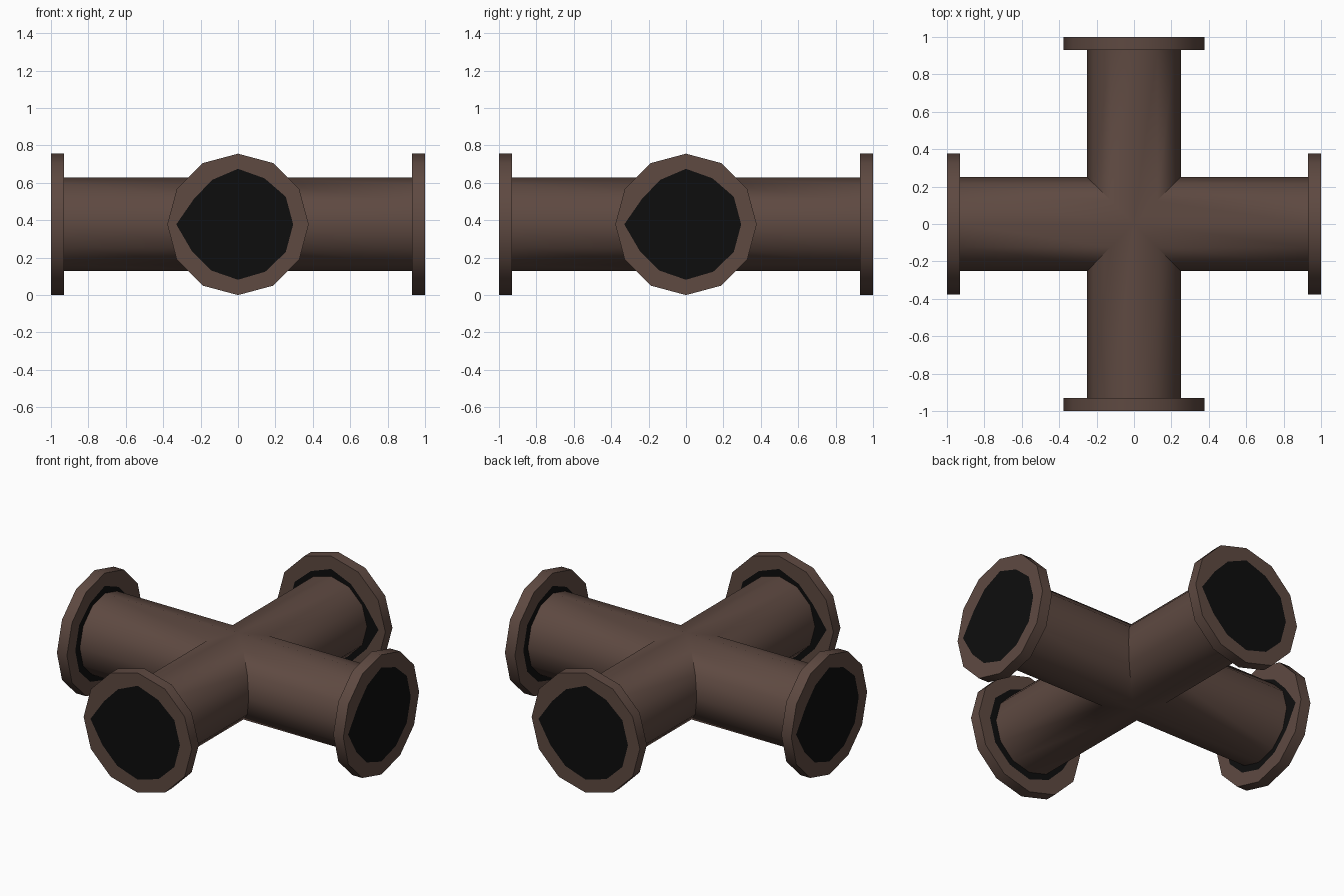
import bpy, bmesh, math
from mathutils import Matrix

if "Cube" in bpy.data.objects:
    bpy.data.objects.remove(bpy.data.objects["Cube"])

N = 12                       # sides of pipes and flanges
CZ = 0.378                   # height of the pipe axis
PIPE_R, FLANGE_R = 0.25, 0.378
INNER, END = 0.93, 1.0       # flange position along each arm
# uneven edge of the dark opening, one radius every 30 degrees
DARK_R = [0.295, 0.295, 0.284, 0.297, 0.275, 0.272,
          0.33, 0.285, 0.285, 0.296, 0.292, 0.295]


def material(name, rgb):
    m = bpy.data.materials.new(name)
    m.diffuse_color = (*rgb, 1)
    m.use_nodes = True
    m.node_tree.nodes["Principled BSDF"].inputs["Base Color"].default_value = m.diffuse_color
    return m


BROWN = material("rust brown", (0.112, 0.067, 0.053))
BLACK = material("dark opening", (0.004, 0.004, 0.004))


def ring(bm, x, radii):
    """Ring of points around the x axis; x may depend on (y, z)."""
    verts = []
    for k, r in enumerate(radii):
        a = 2 * math.pi * k / N
        y, z = r * math.cos(a), r * math.sin(a)
        verts.append(bm.verts.new((x(y) if callable(x) else x, y, z)))
    return verts


def bridge(bm, a, b, mat=0):
    for k in range(N):
        j = (k + 1) % N
        f = bm.faces.new((a[k], a[j], b[j], b[k]))
        f.material_index = mat


def finish(bm, name):
    me = bpy.data.meshes.new(name)
    bm.to_mesh(me)
    bm.free()
    me.materials.append(BROWN)
    me.materials.append(BLACK)
    for p in me.polygons:
        p.use_smooth = True
    me.set_sharp_from_angle(angle=math.radians(40))
    ob = bpy.data.objects.new(name, me)
    ob.location.z = CZ
    bpy.context.collection.objects.link(ob)


def turn(bm, verts, i):
    bmesh.ops.rotate(bm, verts=verts, cent=(0, 0, 0),
                     matrix=Matrix.Rotation(i * math.pi / 2, 3, 'Z'))


# four pipe arms, mitred where they meet
bm = bmesh.new()
for i in range(4):
    a = ring(bm, abs, [PIPE_R] * N)
    b = ring(bm, INNER, [PIPE_R] * N)
    bridge(bm, a, b)
    turn(bm, a + b, i)
bmesh.ops.remove_doubles(bm, verts=bm.verts, dist=0.0005)
bmesh.ops.recalc_face_normals(bm, faces=bm.faces)
finish(bm, "pipe_cross")

# flanges: dark band round the pipe, brown rim, dark end face
for i, side in enumerate(("right", "back", "left", "front")):
    bm = bmesh.new()
    rings = [ring(bm, INNER, [PIPE_R] * N), ring(bm, INNER, DARK_R),
             ring(bm, INNER, [FLANGE_R] * N), ring(bm, END, [FLANGE_R] * N),
             ring(bm, END, DARK_R)]
    for k in range(4):
        bridge(bm, rings[k], rings[k + 1], 1 if k == 0 else 0)
    bm.faces.new(rings[-1]).material_index = 1
    turn(bm, bm.verts[:], i)
    bmesh.ops.recalc_face_normals(bm, faces=bm.faces)
    # the open side faces the pipe, so make sure the end face looks outward
    bm.normal_update()
    bm.faces.ensure_lookup_table()
    cap = bm.faces[-1]
    if cap.normal.dot(cap.calc_center_median()) < 0:
        bmesh.ops.reverse_faces(bm, faces=bm.faces[:])
    finish(bm, side + "_flange")
